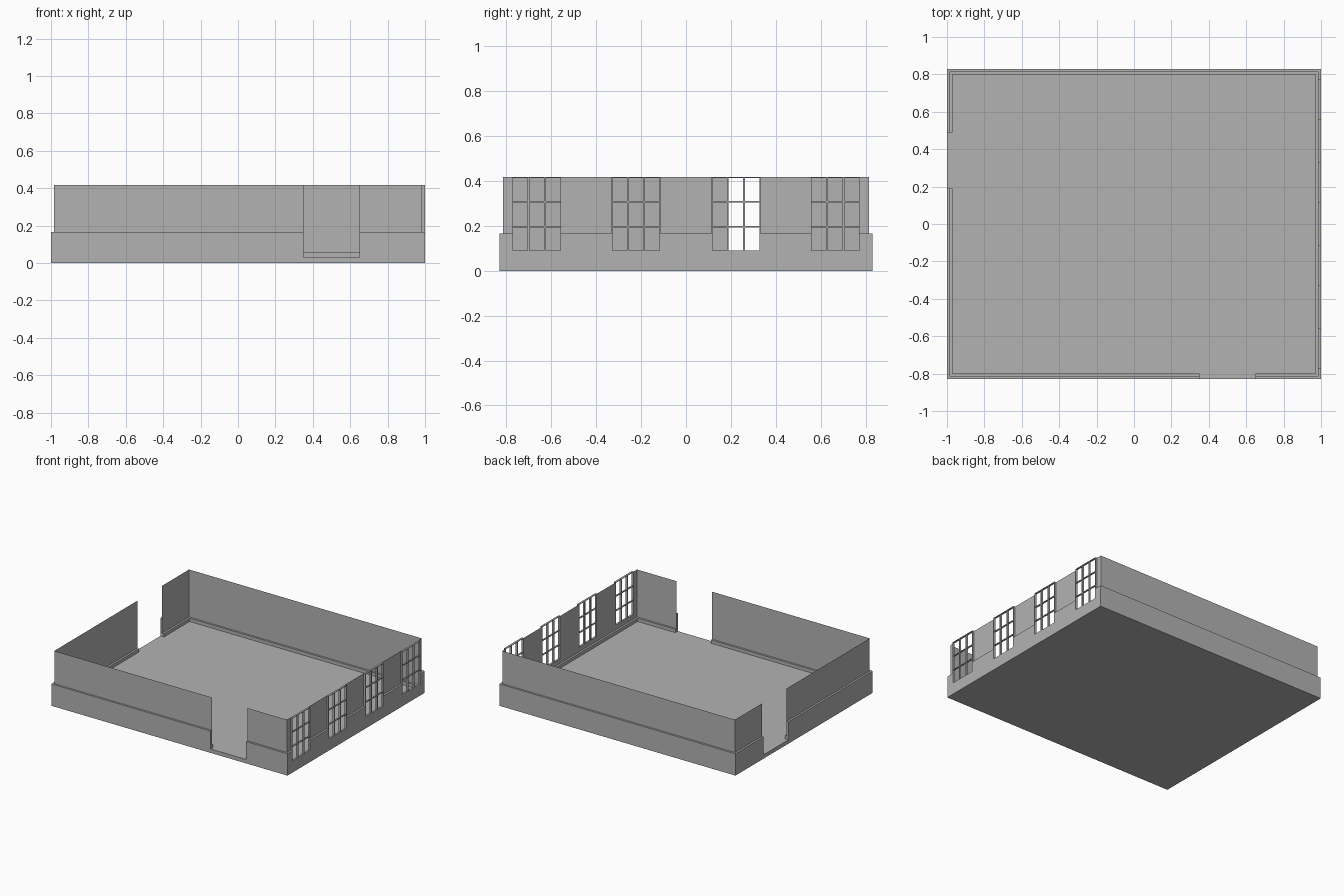
import bpy, bmesh

if "Cube" in bpy.data.objects:
    bpy.data.objects.remove(bpy.data.objects["Cube"])

X, Y, T = 1.0, 0.83, 0.015          # outer half sizes, ledge depth
XW, YW = X - T, Y - T               # thin upper wall planes
FLOOR, BASE, SILL, DADO, TOP = 0.03, 0.055, 0.086, 0.167, 0.418
DOOR_X = (0.35, 0.65)               # opening in the front wall
DOOR_Y = (0.19, 0.49)               # opening in the left wall
WIN_W = 0.218
WINDOWS = [-0.665, -0.222, 0.222, 0.665]

grey = bpy.data.materials.new("plain grey")
grey.diffuse_color = (0.45, 0.45, 0.45, 1)
grey.use_nodes = True
grey.node_tree.nodes["Principled BSDF"].inputs["Base Color"].default_value = grey.diffuse_color


def make(name, boxes):
    """One object from boxes (x0,x1,y0,y1,z0,z1); a flat box becomes a single quad."""
    bm = bmesh.new()
    for x0, x1, y0, y1, z0, z1 in boxes:
        if x0 == x1:
            pts = [(x0, y0, z0), (x0, y1, z0), (x0, y1, z1), (x0, y0, z1)]
            bm.faces.new([bm.verts.new(p) for p in pts])
        elif y0 == y1:
            pts = [(x0, y0, z0), (x1, y0, z0), (x1, y0, z1), (x0, y0, z1)]
            bm.faces.new([bm.verts.new(p) for p in pts])
        else:
            for v in bmesh.ops.create_cube(bm, size=1)["verts"]:
                v.co.x = x1 if v.co.x > 0 else x0
                v.co.y = y1 if v.co.y > 0 else y0
                v.co.z = z1 if v.co.z > 0 else z0
    me = bpy.data.meshes.new(name)
    bm.to_mesh(me)
    bm.free()
    me.materials.append(grey)
    ob = bpy.data.objects.new(name, me)
    bpy.context.collection.objects.link(ob)


def spans(a, b, holes):
    """Solid stretches of a..b left between the holes."""
    out = []
    for h0, h1 in holes:
        out.append((a, h0))
        a = h1
    return out + [(a, b)]


win_holes = [(c - WIN_W / 2, c + WIN_W / 2) for c in WINDOWS]

# Floor slab
make("floor", [(-X, X, -Y, Y, 0, FLOOR)])

# Outer lower wall band, with door gaps and window notches
make("front_lower_wall", [(a, b, -Y, -YW, FLOOR, DADO) for a, b in spans(-X, X, [DOOR_X])])
make("back_lower_wall", [(-X, X, YW, Y, FLOOR, DADO)])
make("left_lower_wall", [(-X, -XW, a, b, FLOOR, DADO) for a, b in spans(-YW, YW, [DOOR_Y])])
make("right_lower_wall", [(XW, X, -YW, YW, FLOOR, SILL)]
     + [(XW, X, a, b, SILL, DADO) for a, b in spans(-YW, YW, win_holes)])

# Thin upper walls
make("front_upper_wall", [(a, b, -YW, -YW, DADO, TOP) for a, b in spans(-XW, XW, [DOOR_X])])
make("back_upper_wall", [(-XW, XW, YW, YW, DADO, TOP)])
make("left_upper_wall", [(-XW, -XW, a, b, DADO, TOP) for a, b in spans(-YW, YW, [DOOR_Y])])
make("right_upper_wall", [(XW, XW, a, b, DADO, TOP) for a, b in spans(-YW, YW, win_holes)])

# Inner skirting boards
xi, yi = XW - T, YW - T
make("front_skirting", [(a, b, -YW, -yi, FLOOR, BASE) for a, b in spans(-XW, XW, [DOOR_X])])
make("back_skirting", [(-XW, XW, yi, YW, FLOOR, BASE)])
make("left_skirting", [(-XW, -xi, a, b, FLOOR, BASE) for a, b in spans(-yi, yi, [DOOR_Y])])
make("right_skirting", [(xi, XW, -yi, yi, FLOOR, BASE)])

# Window frames: slim surround with a three by three grid of bars
E, B = 0.004, 0.004
for i, (a, b) in enumerate(win_holes):
    bars = [(XW, X, a, a + E, SILL, TOP), (XW, X, b - E, b, SILL, TOP),
            (XW, X, a, b, SILL, SILL + E), (XW, X, a, b, TOP - E, TOP)]
    for k in (1, 2):
        y = a + (b - a) * k / 3
        z = SILL + (TOP - SILL) * k / 3
        bars.append((XW, X, y - B, y + B, SILL, TOP))
        bars.append((XW + 0.002, X - 0.002, a, b, z - B * 0.8, z + B * 0.8))
    make(f"window_frame_{i + 1}", bars)
